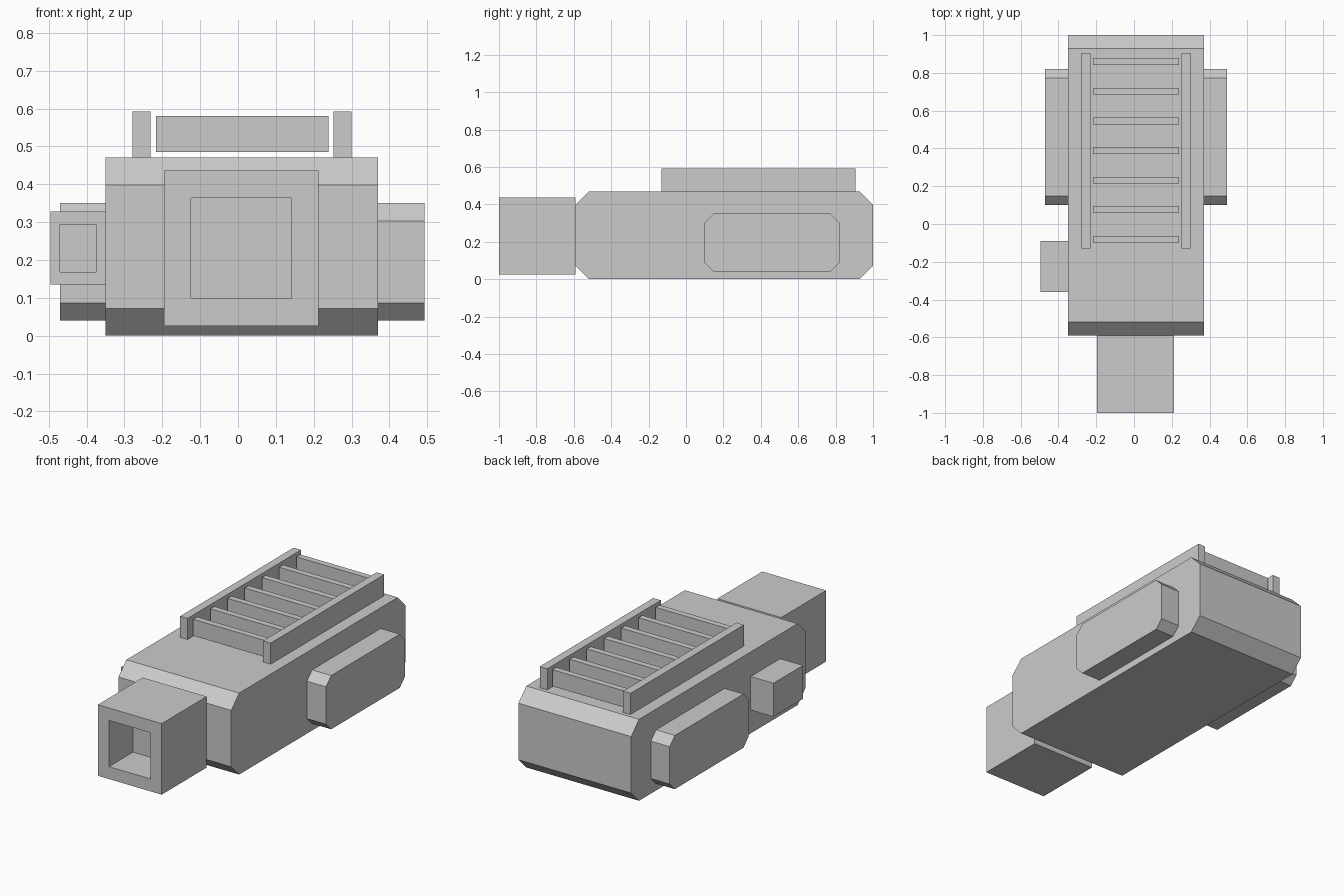
import bpy
import bmesh
from mathutils import Vector

if "Cube" in bpy.data.objects:
    bpy.data.objects.remove(bpy.data.objects["Cube"], do_unlink=True)

grey = bpy.data.materials.new("plain grey")
grey.use_nodes = True
colour = (0.6, 0.6, 0.6, 1)
grey.diffuse_color = colour
grey.node_tree.nodes["Principled BSDF"].inputs["Base Color"].default_value = colour


def finish(name, bm):
    bmesh.ops.recalc_face_normals(bm, faces=bm.faces)
    mesh = bpy.data.meshes.new(name)
    bm.to_mesh(mesh)
    bm.free()
    mesh.materials.append(grey)
    obj = bpy.data.objects.new(name, mesh)
    bpy.context.collection.objects.link(obj)
    return obj


def box(name, xs, ys, zs, recess=0):
    """Box from ranges, optionally with a square-walled recess in the front."""
    bm = bmesh.new()
    bmesh.ops.create_cube(bm, size=1)
    for v in bm.verts:
        v.co = Vector([r[0] if c < 0 else r[1] for c, r in zip(v.co, (xs, ys, zs))])
    if recess:
        front = min(bm.faces, key=lambda f: f.calc_center_median().y)
        centre = front.calc_center_median()
        # rim: a smaller copy of the front face, then push it inward
        bmesh.ops.inset_region(bm, faces=[front], thickness=0.01)
        for v in front.verts:
            for axis, r in ((0, xs), (2, zs)):
                side = 1 if v.co[axis] > centre[axis] else -1
                v.co[axis] = centre[axis] + side * 0.325 * (r[1] - r[0])
        inner = bmesh.ops.extrude_face_region(bm, geom=[front])["geom"]
        bmesh.ops.translate(bm, vec=(0, recess, 0),
                            verts=[g for g in inner if isinstance(g, bmesh.types.BMVert)])
        if front.is_valid:
            bmesh.ops.delete(bm, geom=[front], context="FACES_ONLY")
    return finish(name, bm)


def chamfered_block(name, xs, ys, zs, cut):
    """Side outline with four cut corners, extruded across x."""
    (y0, y1), (z0, z1) = ys, zs
    outline = [(y0 + cut, z0), (y1 - cut, z0), (y1, z0 + cut), (y1, z1 - cut),
               (y1 - cut, z1), (y0 + cut, z1), (y0, z1 - cut), (y0, z0 + cut)]
    bm = bmesh.new()
    side = bm.faces.new([bm.verts.new((xs[0], y, z)) for y, z in outline])
    far = bmesh.ops.extrude_face_region(bm, geom=[side])["geom"]
    bmesh.ops.translate(bm, vec=(xs[1] - xs[0], 0, 0),
                        verts=[g for g in far if isinstance(g, bmesh.types.BMVert)])
    return finish(name, bm)


# Main body and side pods
chamfered_block("body", (-0.35, 0.37), (-0.59, 1.0), (0.0, 0.47), 0.072)
for name, xs in (("right_pod", (-0.47, -0.35)), ("left_pod", (0.37, 0.492))):
    chamfered_block(name, xs, (0.1, 0.82), (0.04, 0.35), 0.047)

# Hollow muzzle and small side sight
box("muzzle", (-0.195, 0.213), (-1.0, -0.59), (0.026, 0.436), recess=0.22)
box("side_sight", (-0.495, -0.35), (-0.36, -0.09), (0.135, 0.328), recess=0.08)

# Top rails with cross slats between them
for name, x in (("right_rail", -0.279), ("left_rail", 0.252)):
    box(name, (x, x + 0.048), (-0.13, 0.905), (0.47, 0.592))
for i in range(7):
    y = -0.082 + i * 0.157
    box(f"slat_{i + 1}", (-0.217, 0.239), (y - 0.018, y + 0.018), (0.485, 0.58))
